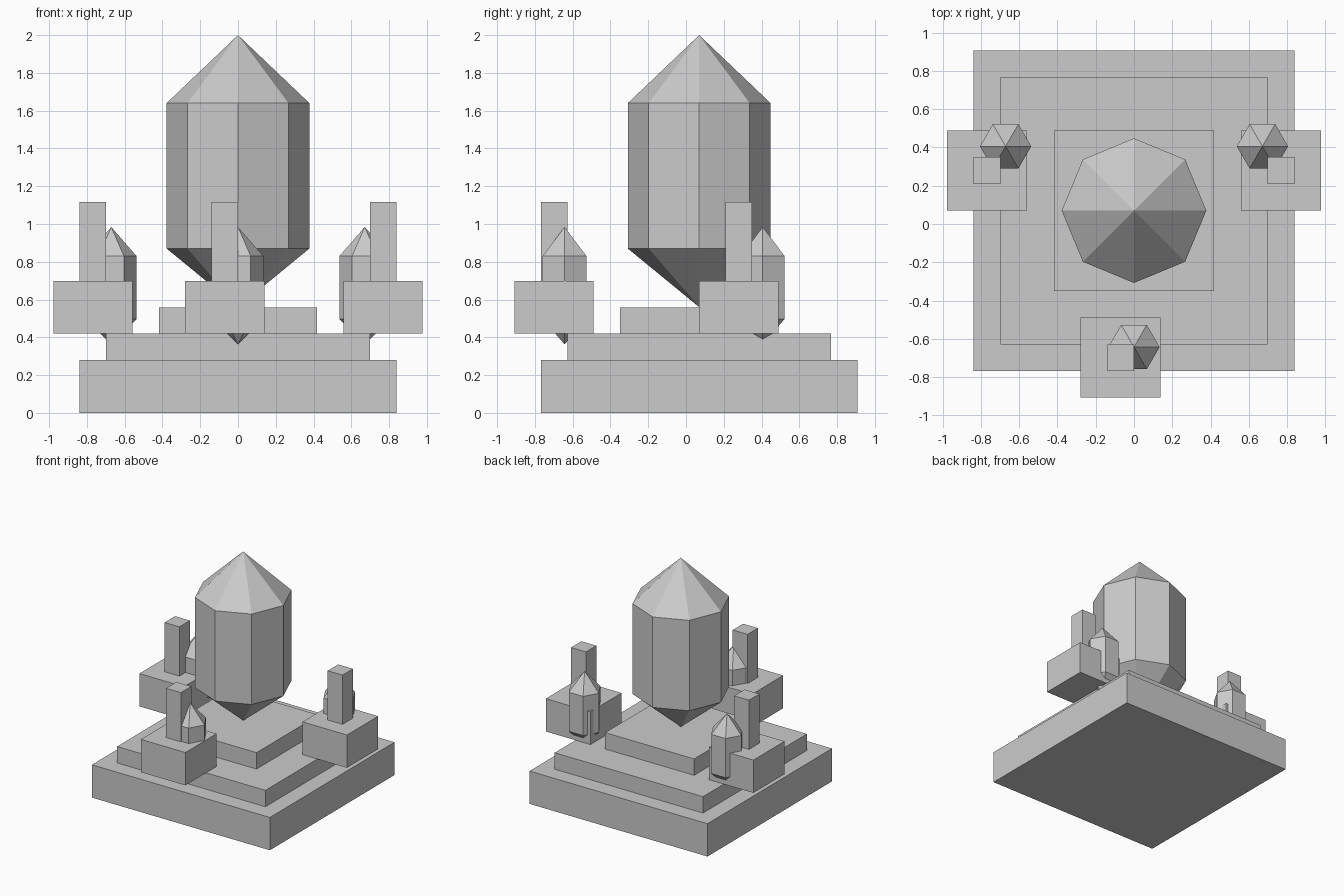
import bpy, bmesh
from math import cos, sin, pi

if "Cube" in bpy.data.objects:
    bpy.data.objects.remove(bpy.data.objects["Cube"])

U = 0.1397  # block grid unit


def finish(bm, name):
    bmesh.ops.recalc_face_normals(bm, faces=bm.faces[:])
    mesh = bpy.data.meshes.new(name)
    bm.to_mesh(mesh)
    bm.free()
    bpy.context.collection.objects.link(bpy.data.objects.new(name, mesh))


def box(name, x, y, z):
    """Box from (min, max) ranges given in grid units."""
    bm = bmesh.new()
    bmesh.ops.create_cube(bm, size=1)
    for v in bm.verts:
        v.co = [U * (r[0] if c < 0 else r[1]) for c, r in zip(v.co, (x, y, z))]
    finish(bm, name)


def crystal(name, x, y, radius, sides, zs):
    """Pointed prism; zs = bottom tip, lower ring, upper ring, top tip."""
    bm = bmesh.new()
    rings = [[bm.verts.new((x + radius * cos(2 * pi * i / sides),
                            y + radius * sin(2 * pi * i / sides), z))
              for i in range(sides)] for z in zs[1:3]]
    low, high = (bm.verts.new((x, y, z)) for z in (zs[0], zs[3]))
    a, b = rings
    for i in range(sides):
        j = (i + 1) % sides
        bm.faces.new((low, a[j], a[i]))
        bm.faces.new((a[i], a[j], b[j], b[i]))
        bm.faces.new((b[i], b[j], high))
    finish(bm, name)


# Stepped plinth
for name, half, z in (("base_tier", 6, (0, 2)), ("middle_tier", 5, (2, 3)),
                      ("top_tier", 3, (3, 4))):
    box(name, (-half, half), (0.5 - half, 0.5 + half), z)

# Large central crystal
crystal("main_crystal", 0, 0.07, 0.378, 8, (0.56, 0.87, 1.64, 2.0))

# Three pedestals, each with a post and a small crystal
for side, px, py, cx, cy in (("front", -0.5, -5, 0, -0.643),
                             ("left", -5.5, 2, -0.671, 0.406),
                             ("right", 5.5, 2, 0.671, 0.406)):
    box(side + "_pedestal", (px - 1.5, px + 1.5), (py - 1.5, py + 1.5), (3, 5))
    box(side + "_post", (px - 0.5, px + 0.5), (py - 0.5, py + 0.5), (5, 8))
    crystal(side + "_crystal", cx, cy, 0.134, 6, (0.363, 0.497, 0.83, 0.984))
